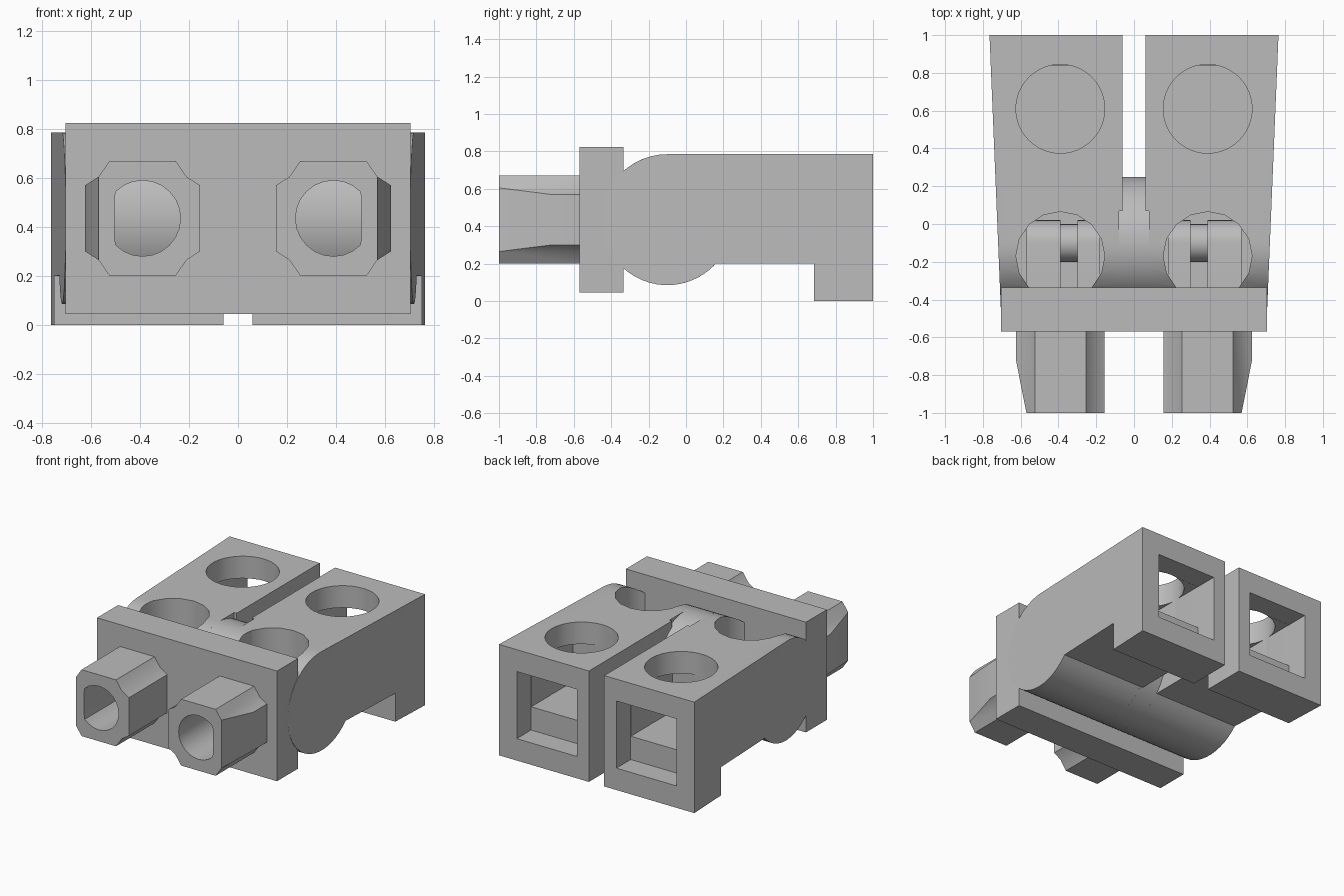
import bpy, bmesh, math
from mathutils import Vector

if "Cube" in bpy.data.objects:
    bpy.data.objects.remove(bpy.data.objects["Cube"])

grey = bpy.data.materials.new("plain_grey")
grey.use_nodes = True
grey.diffuse_color = (0.5, 0.5, 0.5, 1)
grey.node_tree.nodes["Principled BSDF"].inputs["Base Color"].default_value = (0.5, 0.5, 0.5, 1)


def prism(name, pts, axis, a, b):
    """Extrude a 2D outline along an axis from a to b."""
    place = {"x": lambda p, h: (h, p[0], p[1]),
             "y": lambda p, h: (p[0], h, p[1]),
             "z": lambda p, h: (p[0], p[1], h)}[axis]
    bm = bmesh.new()
    ends = [[bm.verts.new(place(p, h)) for p in pts] for h in (a, b)]
    for loop in ends:
        bm.faces.new(loop)
    n = len(pts)
    for i in range(n):
        j = (i + 1) % n
        bm.faces.new((ends[0][i], ends[0][j], ends[1][j], ends[1][i]))
    bmesh.ops.recalc_face_normals(bm, faces=bm.faces)
    me = bpy.data.meshes.new(name)
    bm.to_mesh(me)
    bm.free()
    me.materials.append(grey)
    ob = bpy.data.objects.new(name, me)
    bpy.context.collection.objects.link(ob)
    return ob


def box(name, x0, x1, y0, y1, z0, z1):
    return prism(name, [(x0, y0), (x1, y0), (x1, y1), (x0, y1)], "z", z0, z1)


def arc(cx, cy, r, start, end, n):
    angles = [math.radians(start + (end - start) * i / n) for i in range(n + 1)]
    return [(cx + r * math.cos(t), cy + r * math.sin(t)) for t in angles]


def circle(cx, cy, r, n):
    return arc(cx, cy, r, 0, 360, n)[:-1]


def finish(ob, cutters=(), mirror=False):
    """Cut, mirror, bake the modifiers and shade."""
    for c in cutters:
        m = ob.modifiers.new("cut", "BOOLEAN")
        m.operation = "DIFFERENCE"
        m.solver = "EXACT"
        m.object = c
    if mirror:
        ob.modifiers.new("mirror", "MIRROR").use_mirror_merge = False
    bpy.context.view_layer.update()
    dg = bpy.context.evaluated_depsgraph_get()
    me = bpy.data.meshes.new_from_object(ob.evaluated_get(dg))
    ob.modifiers.clear()
    ob.data = me
    for c in cutters:
        bpy.data.objects.remove(c)
    bpy.ops.object.select_all(action="DESELECT")
    ob.select_set(True)
    bpy.context.view_layer.objects.active = ob
    bpy.ops.object.shade_smooth_by_angle(angle=math.radians(25))


AXIS_Y, AXIS_Z, R = -0.10, 0.435, 0.35   # hinge axis
CX = 0.39                                # centre of each bay
IN, OUT = 0.155, 0.625                   # bay walls

# Housings: rounded front, flat top, foot at the back, tapering to the front
outline = arc(AXIS_Y, AXIS_Z, R, 90, 318, 32) + [
    (0.685, 0.2), (0.685, 0), (1, 0), (1, 0.785)]
housing = prism("housings", outline, "x", 0.06, 0.9)
for v in housing.data.vertices:
    if v.co.x > 0.5:
        v.co.x = 0.705 + 0.06 * (v.co.y + 0.45) / 1.45
finish(housing, [
    prism("front_well", circle(CX, -0.17, 0.235, 16), "z", 0.28, 1),
    prism("rear_well", circle(CX, 0.61, 0.235, 48), "z", 0.32, 1),
    box("socket_mouth", IN, OUT, 0.84, 1.1, 0.155, 0.63),
    box("socket", IN + 0.002, OUT - 0.002, 0.375, 0.9, 0.32, 0.629),
    box("knuckle_slot", -0.1, 0.08, -0.6, 0.07, -0.1, 1),
], mirror=True)

# Central hinge knuckle
finish(prism("centre_knuckle", circle(AXIS_Y, AXIS_Z, R, 48), "x", -0.08, 0.08))


# Bore with one flattened outer side
def bore(side):
    pts = [(side * min(x, 0.505), z) for x, z in circle(CX, AXIS_Z, 0.155, 24)]
    return prism("bore", pts, "y", -1.1, -0.3)


# Front plate
finish(box("front_plate", -0.705, 0.705, -0.57, -0.335, 0.045, 0.825), [bore(1), bore(-1)])

# Prongs: notched square section, outer side tapering to the tip
corner = [(0.135, 0.235), (0.18, 0.17), (0.235, 0.135)]
quarter_turns = [corner, [(x, -z) for x, z in reversed(corner)],
                 [(-x, -z) for x, z in corner], [(-x, z) for x, z in reversed(corner)]]
section = [(CX + x, AXIS_Z + z) for part in quarter_turns for x, z in part]
prongs = prism("prongs", section, "y", -1, -0.56)
taper = prism("taper", [(0.645, -0.62), (0.5655, -1.02), (0.8, -1.02), (0.8, -0.62)], "z", 0, 1)
finish(prongs, [taper, bore(1)], mirror=True)

# Hinge lugs inside the front wells, with a pin between them
lug = arc(AXIS_Y, AXIS_Z, 0.12, -90, 90, 16) + [(-0.34, AXIS_Z + 0.12), (-0.34, AXIS_Z - 0.12)]
for name, a, b in (("inner_lugs", 0.18, 0.30), ("outer_lugs", 0.39, 0.57)):
    finish(prism(name, lug, "x", a, b), mirror=True)
finish(prism("hinge_pins", circle(AXIS_Y, AXIS_Z, 0.1, 24), "x", 0.29, 0.40), mirror=True)
